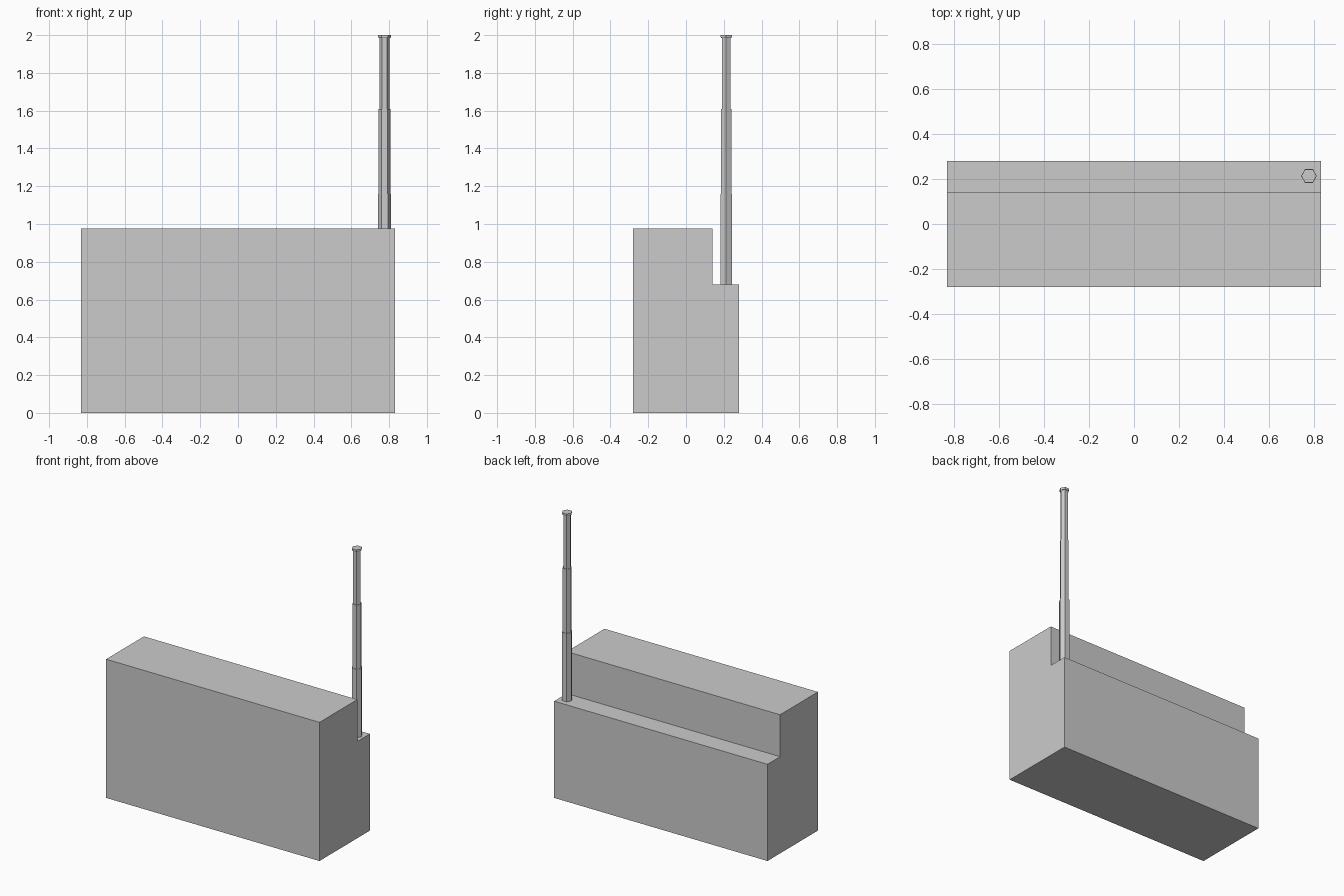
import bpy, bmesh
from math import cos, sin, pi

if "Cube" in bpy.data.objects:
    bpy.data.objects.remove(bpy.data.objects["Cube"])


def make_object(name, bm):
    bmesh.ops.recalc_face_normals(bm, faces=bm.faces)
    mesh = bpy.data.meshes.new(name)
    bm.to_mesh(mesh)
    bm.free()
    obj = bpy.data.objects.new(name, mesh)
    bpy.context.collection.objects.link(obj)


# Case: stepped side profile (y, z) extruded along x
W = 0.83
profile = [(-0.28, 0), (0.28, 0), (0.28, 0.68), (0.14, 0.68), (0.14, 0.975), (-0.28, 0.975)]
bm = bmesh.new()
face = bm.faces.new([bm.verts.new((-W, y, z)) for y, z in profile])
new = bmesh.ops.extrude_face_region(bm, geom=[face])["geom"]
bmesh.ops.translate(bm, vec=(2 * W, 0, 0),
                    verts=[v for v in new if isinstance(v, bmesh.types.BMVert)])
make_object("case", bm)

# Telescopic antenna: stacked hexagonal rings (radius, z) with a small cap
CX, CY, SIDES = 0.776, 0.213, 6
rings = [(0.035, 0.68), (0.035, 1.16), (0.031, 1.16), (0.031, 1.61),
         (0.026, 1.61), (0.026, 1.985), (0.031, 1.985), (0.034, 1.99), (0.034, 2.0)]
bm = bmesh.new()
loops = [[bm.verts.new((CX + r * cos(2 * pi * i / SIDES), CY + r * sin(2 * pi * i / SIDES), z))
          for i in range(SIDES)] for r, z in rings]
for a, b in zip(loops, loops[1:]):
    for i in range(SIDES):
        j = (i + 1) % SIDES
        bm.faces.new((a[i], a[j], b[j], b[i]))
bm.faces.new(loops[0])
bm.faces.new(loops[-1])
make_object("antenna", bm)
